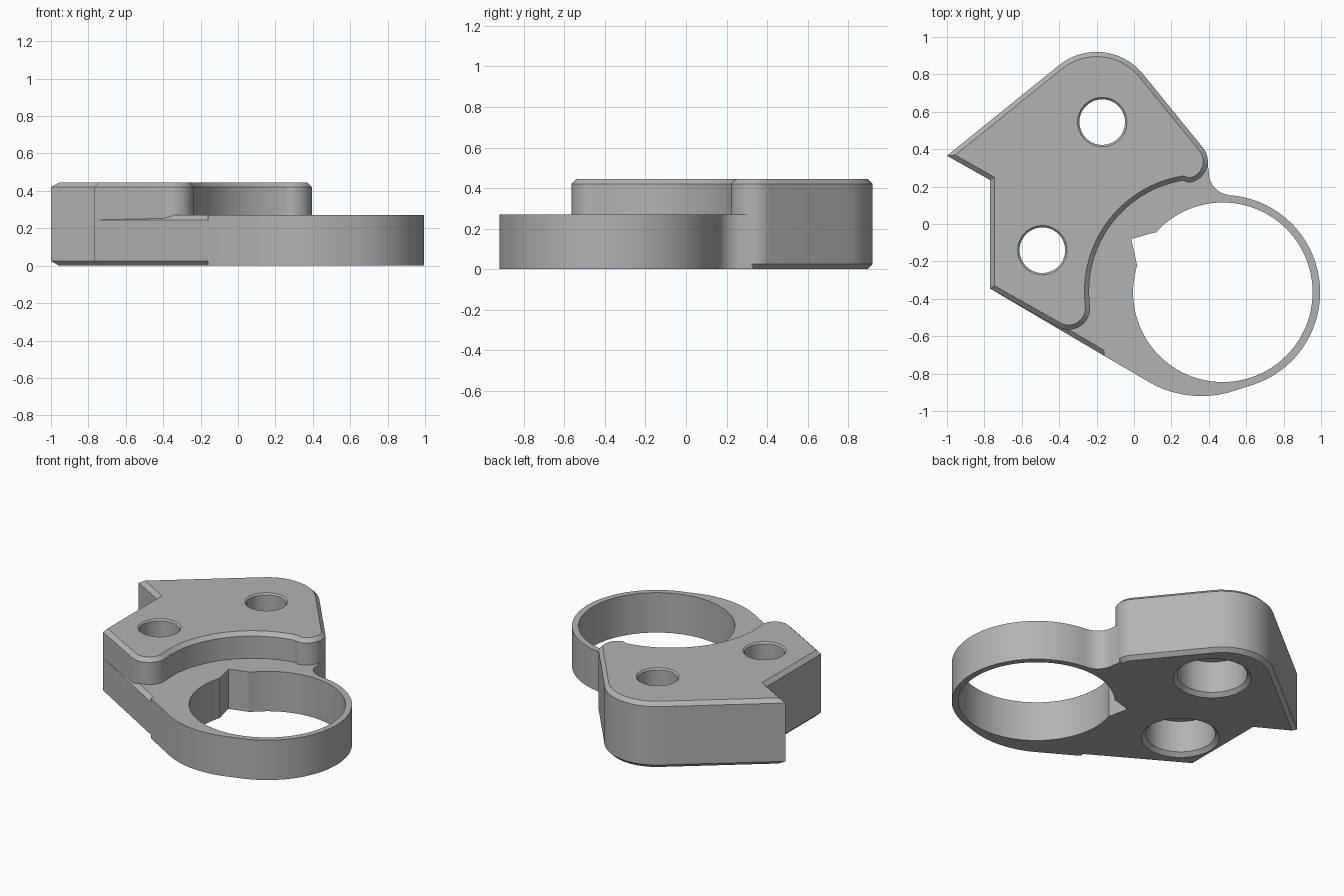
import bpy, bmesh
from math import cos, sin, radians, pi
from mathutils import Vector

cube = bpy.data.objects.get("Cube")
if cube:
    bpy.data.objects.remove(cube, do_unlink=True)

grey = bpy.data.materials.new("plain grey")
grey.use_nodes = True
grey.diffuse_color = (0.45, 0.45, 0.45, 1)
grey.node_tree.nodes["Principled BSDF"].inputs["Base Color"].default_value = grey.diffuse_color

HEIGHT, STEP, CHAMFER = 0.445, 0.27, 0.025


def arc(centre, r, a, b, n=16):
    angles = [radians(a + (b - a) * i / n) for i in range(n + 1)]
    return [(centre[0] + r * cos(t), centre[1] + r * sin(t)) for t in angles]


def inset(outline, d):
    """Offset a counter-clockwise outline inwards with mitred corners."""
    pts = [Vector(p) for p in outline]
    result = []
    for i, p in enumerate(pts):
        e1 = (p - pts[i - 1]).normalized()
        e2 = (pts[(i + 1) % len(pts)] - p).normalized()
        n1, n2 = Vector((-e1.y, e1.x)), Vector((-e2.y, e2.x))
        result.append(p + (n1 + n2) * d / (1 + n1.dot(n2)))
    return result


def loft(name, layers):
    """Closed solid through stacked outlines, given as (points, z)."""
    bm = bmesh.new()
    rings = [[bm.verts.new((p[0], p[1], z)) for p in pts] for pts, z in layers]
    for low, high in zip(rings, rings[1:]):
        for i in range(len(low)):
            j = (i + 1) % len(low)
            bm.faces.new((low[i], low[j], high[j], high[i]))
    bm.faces.new(rings[0][::-1])
    bm.faces.new(rings[-1])
    mesh = bpy.data.meshes.new(name)
    bm.to_mesh(mesh)
    bm.free()
    mesh.materials.append(grey)
    obj = bpy.data.objects.new(name, mesh)
    bpy.context.collection.objects.link(obj)
    return obj


def combine(target, other, operation):
    mod = target.modifiers.new(operation, 'BOOLEAN')
    mod.operation, mod.solver, mod.object = operation, 'EXACT', other
    bpy.context.view_layer.objects.active = target
    bpy.ops.object.modifier_apply(modifier=mod.name)
    bpy.data.objects.remove(other, do_unlink=True)


# Shared outline pieces
ring_centre, swing_centre = (0.475, -0.365), (0.36, -0.36)
outer_side = (arc((-0.2, 0.6), 0.32, 40, 128.7)
              + [(-1, 0.365), (-0.77, 0.235), (-0.77, -0.345)])
right_corner = arc((0.28, 0.335), 0.115, -83.4, 40)

# Raised block, chamfered on top
block = (outer_side + arc((-0.35, -0.45), 0.115, -120.6, 7.2)
         + arc(swing_centre, 0.6, 187.2, 96.6, 32)[1:-1] + right_corner)
bracket = loft("clamp_bracket", [(block, 0.1), (block, HEIGHT - CHAMFER),
                                 (inset(block, CHAMFER), HEIGHT)])

# Foot below the block, chamfered on both rims
foot = outer_side + [(-0.13, -0.722), (-0.17, -0.3), (0.1, 0.1)] + right_corner
foot_in = inset(foot, CHAMFER)
combine(bracket, loft("foot", [(foot_in, 0), (foot, CHAMFER),
                               (foot, STEP - CHAMFER), (foot_in, STEP)]), 'UNION')

# Ring and the web that joins it to the foot
web = (arc(swing_centre, 0.56, -120.6, -72)
       + arc(ring_centre, 0.52, -72, 86, 48)
       + arc((0.52, 0.275), 0.12, 266, 180, 12)[1:]
       + [(0.393, 0.33), (0.2, 0.3), (-0.4, -0.1), (-0.35, -0.4),
          (-0.16, -0.66), (-0.16, -0.704)])
combine(bracket, loft("ring_web", [(web, 0), (web, STEP)]), 'UNION')

# Large bore with its key notch
bore = arc(ring_centre, 0.48, 0, 360, 96)[:-1]
combine(bracket, loft("bore", [(bore, -0.1), (bore, 0.6)]), 'DIFFERENCE')
notch = [(0.11, -0.045), (-0.015, -0.08), (0.015, -0.215), (0.1, -0.3), (0.3, -0.2)]
combine(bracket, loft("notch", [(notch, -0.1), (notch, 0.6)]), 'DIFFERENCE')

# Bolt holes: counterbored below, chamfered at both mouths
profile = [(0.25, -0.01), (0.215, 0.025), (0.215, 0.24), (0.122, 0.24),
           (0.122, 0.435), (0.142, 0.455)]
for spot in ((-0.17, 0.545), (-0.49, -0.14)):
    layers = [(arc(spot, r, 0, 360, 48)[:-1], z) for r, z in profile]
    combine(bracket, loft("bolt_hole", layers), 'DIFFERENCE')

# Smooth curved walls, crisp edges
bpy.ops.object.select_all(action='DESELECT')
bracket.select_set(True)
bpy.context.view_layer.objects.active = bracket
bpy.ops.object.shade_smooth_by_angle(angle=radians(25))
